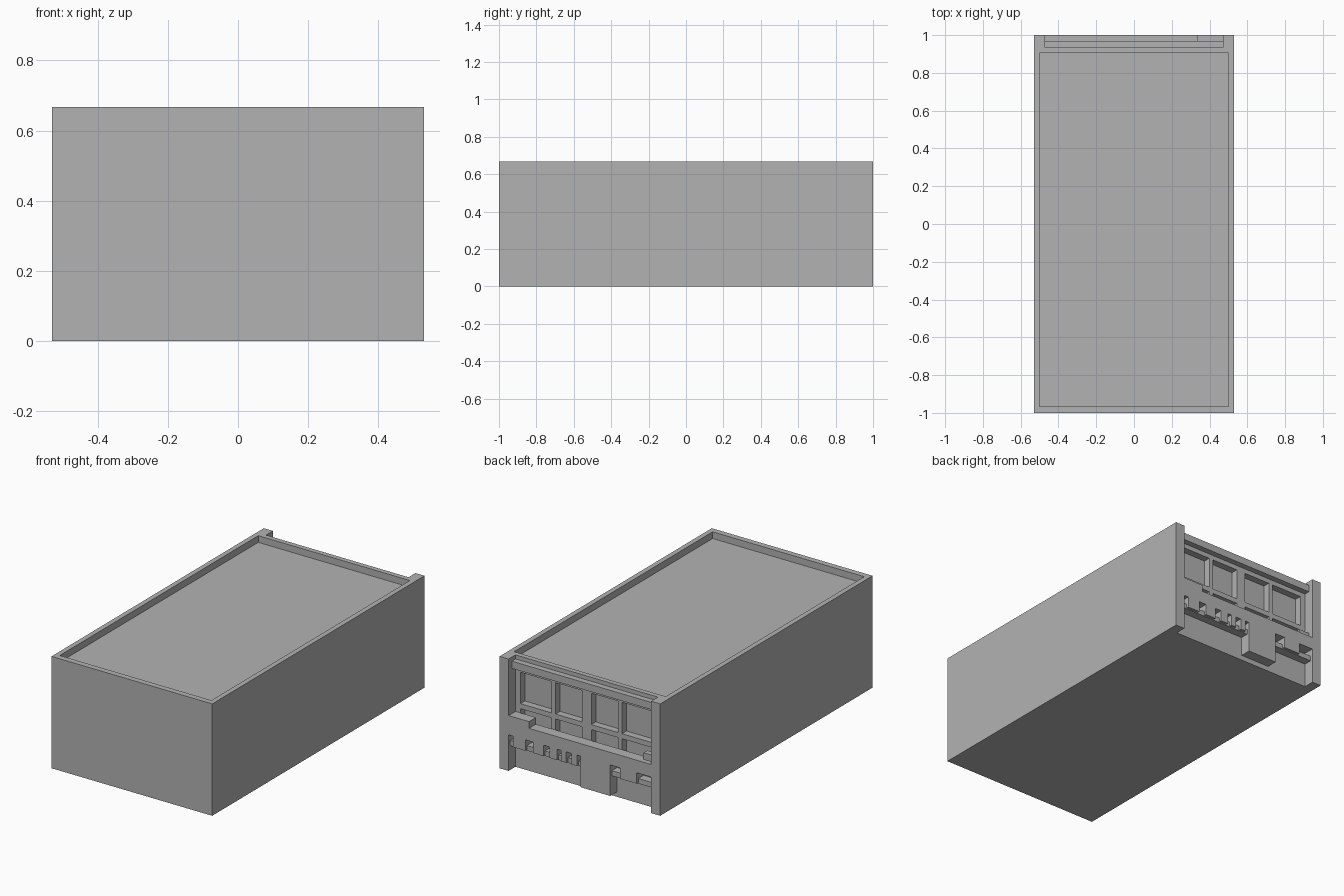
import bpy
import bmesh
from mathutils import Matrix, Vector

if "Cube" in bpy.data.objects:
    bpy.data.objects.remove(bpy.data.objects["Cube"])

GREY = (0.448, 0.448, 0.448, 1)
grey = bpy.data.materials.new("plain_grey")
grey.use_nodes = True
grey.diffuse_color = GREY
grey.node_tree.nodes["Principled BSDF"].inputs["Base Color"].default_value = GREY


def blocks(name, boxes):
    """One object from boxes given as (x0, x1, y0, y1, z0, z1)."""
    bm = bmesh.new()
    for x0, x1, y0, y1, z0, z1 in boxes:
        centre = Vector((x0 + x1, y0 + y1, z0 + z1)) / 2
        size = Matrix.Diagonal((x1 - x0, y1 - y0, z1 - z0, 1))
        bmesh.ops.create_cube(bm, size=1, matrix=Matrix.Translation(centre) @ size)
    mesh = bpy.data.meshes.new(name)
    bm.to_mesh(mesh)
    bm.free()
    mesh.materials.append(grey)
    obj = bpy.data.objects.new(name, mesh)
    bpy.context.collection.objects.link(obj)
    return obj


def cut(target, name, boxes):
    """Carve boxes out of the target."""
    cutter = blocks(name, boxes)
    cutter.hide_render = True
    mod = target.modifiers.new(name, 'BOOLEAN')
    mod.operation = 'DIFFERENCE'
    mod.solver = 'EXACT'
    mod.object = cutter
    bpy.context.view_layer.objects.active = target
    bpy.ops.object.modifier_apply(modifier=name)
    bpy.data.objects.remove(cutter)


W, H = 0.53, 0.667      # half width and height of the building
BAY = 0.47              # half width of the bay between the corner piers
WALL = 0.935            # plane of the recessed wall

# Building shell with sunken roof and recessed shop wall
shell = blocks("building_shell", [(-W, W, -1, 1, 0, H)])
cut(shell, "roof_cut", [(-0.5, 0.5, -0.965, 0.905, 0.627, 1)])
cut(shell, "bay_cut", [(-BAY, BAY, WALL, 1.2, -0.2, 1)])

# Two rows of four windows, mirrored about the middle
panes = []
for z0, z1 in ((0.385, 0.572), (0.25, 0.355)):
    for a, b in ((0.03, 0.205), (0.232, 0.437)):
        for x0, x1 in ((a, b), (-b, -a)):
            panes.append((x0, x1, 0.893, 1.1, z0, z1))
cut(shell, "window_cut", panes)

# Cornice under the parapet
blocks("cornice", [(-BAY, BAY, WALL, 0.97, 0.60, 0.643)])

# Shop fascia with raised ends
blocks("fascia", [(-BAY, BAY, WALL, 1, 0.215, 0.29)])
blocks("fascia_end_left", [(0.335, BAY, WALL, 1, 0.29, 0.33)])
blocks("fascia_end_right", [(-BAY, -0.40, WALL, 0.97, 0.29, 0.33)])

# Hanging door panel
blocks("door_panel", [(-0.2, -0.005, WALL, 1, 0.03, 0.215)])

# Uneven teeth under the fascia, and the low rail linking them
teeth = [(0.36, 0.44), (0.24, 0.31), (0.15, 0.20), (0.09, 0.125),
         (0.02, 0.055), (-0.375, -0.265)]
blocks("fascia_teeth", [(a, b, WALL, 1, 0.15, 0.215) for a, b in teeth])
blocks("lower_rail", [(-0.005, BAY, WALL, 0.985, 0.145, 0.175),
                      (-BAY, -0.2, WALL, 0.985, 0.145, 0.175)])
